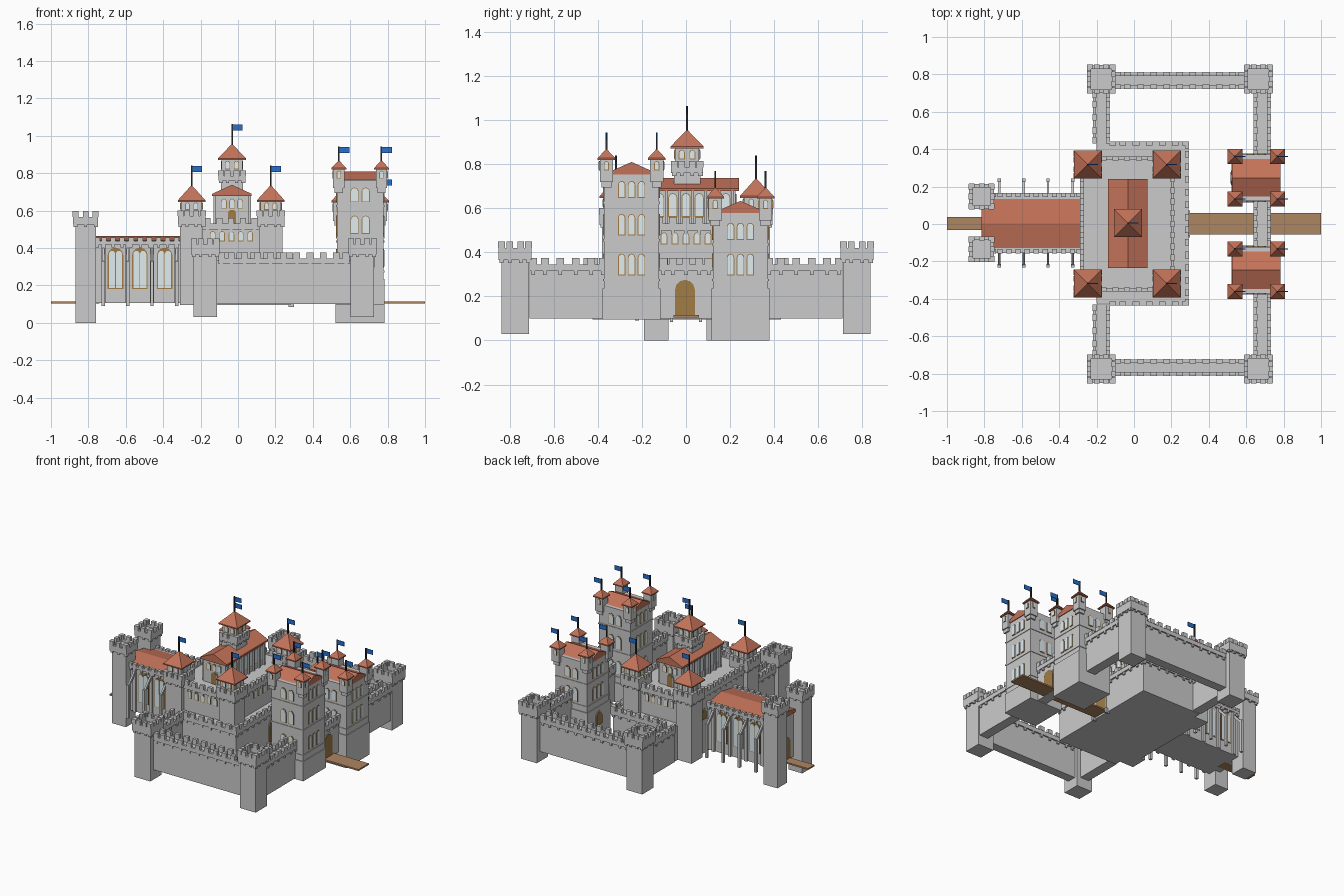
import bpy, bmesh, math

if "Cube" in bpy.data.objects:
    bpy.data.objects.remove(bpy.data.objects["Cube"])

RED, BLUE, GLASS = (0.55, 0.17, 0.10, 1), (0.02, 0.16, 0.62, 1), (0.75, 0.85, 0.88, 1)
WOOD, PLANK, IRON = (0.36, 0.20, 0.06, 1), (0.42, 0.24, 0.12, 1), (0.03, 0.03, 0.03, 1)
parts = {}


def part(name, color=None):
    return parts.setdefault(name, (bmesh.new(), color))[0]


def prism(name, pts, axis, a, b, color=None):
    """Extrude a profile of (y,z) along x, or (x,z) along y."""
    bm = part(name, color)
    at = (lambda p, t: (t, p[0], p[1])) if axis == 'x' else (lambda p, t: (p[0], t, p[1]))
    A = [bm.verts.new(at(p, a)) for p in pts]
    B = [bm.verts.new(at(p, b)) for p in pts]
    bm.faces.new(A)
    bm.faces.new(B[::-1])
    for i in range(len(pts)):
        j = (i + 1) % len(pts)
        bm.faces.new((A[i], B[i], B[j], A[j]))


def box(name, x0, x1, y0, y1, z0, z1, color=None):
    prism(name, [(y0, z0), (y1, z0), (y1, z1), (y0, z1)], 'x', x0, x1, color)


def gable(name, x0, x1, y0, y1, z0, z1, axis, t=0.012):
    a, b, c, d = (y0, y1, x0, x1) if axis == 'x' else (x0, x1, y0, y1)
    prism(name, [(a, z0 - t), (b, z0 - t), (b, z0), ((a + b) / 2, z1), (a, z0)], axis, c, d, RED)


def pyramid(name, cx, cy, z0, z1, r):
    box(name, cx - r, cx + r, cy - r, cy + r, z0 - 0.008, z0, RED)
    bm = part(name)
    base = [bm.verts.new((cx + sx * r, cy + sy * r, z0)) for sx, sy in ((-1, -1), (1, -1), (1, 1), (-1, 1))]
    top = bm.verts.new((cx, cy, z1))
    bm.faces.new(base[::-1])
    for i in range(4):
        bm.faces.new((base[i], base[(i + 1) % 4], top))


def flag(cx, cy, z0, z1):
    box('flag_poles', cx - .004, cx + .004, cy - .004, cy + .004, z0 - .02, z1, IRON)
    box('flags', cx, cx + .056, cy - .002, cy + .002, z1 - .034, z1 - .002, BLUE)


def arch(name, face, plane, u, z0, z1, w, depth, color):
    """Arched panel on a wall; face is '+x', '-x', '+y' or '-y'."""
    r = w / 2
    pts = [(u - r, z0), (u + r, z0)]
    pts += [(u + r * math.cos(k * math.pi / 6), z1 - r + r * math.sin(k * math.pi / 6)) for k in range(7)]
    s = 1 if face[0] == '+' else -1
    prism(name, pts, face[1], plane - s * .005, plane + s * depth, color)


def windows(face, plane, centres, z0, z1, w):
    for u in centres:
        arch('window_frames', face, plane, u, z0 - .004, z1 + .004, w + .008, .003, WOOD)
        arch('window_panes', face, plane, u, z0, z1, w, .005, GLASS)


def door(face, plane, u, z0, z1, w):
    arch('door_surrounds', face, plane, u, z0, z1 + .008, w + .016, .004, None)
    arch('doors', face, plane, u, z0, z1, w, .007, WOOD)


def parapet(name, x0, x1, y0, y1, z0, z1, sides='NSEW', pitch=.067, t=.018, mh=.03, w=.035):
    """Battlement strips with merlons and corbels along the chosen sides."""
    for s in sides:
        along_x = s in 'NS'
        a, b = (x0, x1) if along_x else (y0, y1)
        c = {'N': y1 - t, 'S': y0, 'E': x1 - t, 'W': x0}[s]

        def strip(p, q, lo, hi, c0, c1):
            if along_x:
                box(name, p, q, c0, c1, lo, hi)
            else:
                box(name, c0, c1, p, q, lo, hi)
        strip(a, b, z0, z1 - mh, c, c + t)
        n = max(2, round((b - a) / pitch))
        for i in range(n + 1):
            m = min(max(a + (b - a) * i / n, a + w / 2), b - w / 2)
            strip(m - w / 2, m + w / 2, z1 - mh, z1, c - .002, c + t + .002)
            strip(m - .008, m + .008, z0 - .018, z0, c + .003, c + t - .001)


def battlement_tower(name, cx, cy, r, z0, zhead, ztop):
    box(name, cx - r, cx + r, cy - r, cy + r, z0, zhead)
    h = r + .012
    box(name, cx - h, cx + h, cy - h, cy + h, zhead - .005, zhead + .02)
    parapet(name, cx - h, cx + h, cy - h, cy + h, zhead, ztop, pitch=.055, w=.03)


# Corner towers of the curtain wall
for cx in (-.175, .665):
    for cy in (-.775, .775):
        battlement_tower('corner_towers', cx, cy, .063, .03, .37, .45)

# Curtain walls
for s in (-1, 1):
    y0, y1 = sorted((s * .725, s * .81))
    box('curtain_walls', -.12, .61, y0 + .01, y1 - .01, .10, .335)
    parapet('curtain_walls', -.105, .595, y0, y1, .315, .375, 'NS')
    for x0, x1, ya in ((-.22, -.13, .43), (.64, .73, .36)):
        y0, y1 = sorted((s * ya, s * .71))
        box('curtain_walls', x0 + .01, x1 - .01, y0, y1, .10, .335)
        parapet('curtain_walls', x0, x1, y0, y1, .315, .375, 'EW')
box('gate_wall', .65, .72, -.13, .13, .10, .335)
parapet('gate_wall', .64, .73, -.12, .12, .315, .375, 'EW')
door('+x', .72, -.005, .115, .275, .09)
door('-x', .65, -.005, .115, .275, .09)

# Gate towers: tall front one and shorter back one
for cy, z0, ze, zr, rows in ((-.247, .095, .765, .81, ((.30, .39), (.48, .57), (.65, .72))),
                             (.247, 0, .59, .633, ((.30, .39), (.46, .53)))):
    cx, r = .653, .125
    box('gate_towers', cx - r, cx + r, cy - r, cy + r, z0, ze)
    box('gate_towers', cx - r - .006, cx + r + .006, cy - r - .006, cy + r + .006, z0, .235)
    for a, b in rows:
        box('tower_string_courses', cx - r - .004, cx + r + .004, cy - r - .004, cy + r + .004, a - .03, a - .02)
        for sg, f in ((1, '+'), (-1, '-')):
            windows(f + 'x', cx + sg * r, [cy - .045, cy, cy + .045], a, b, .026)
            windows(f + 'y', cy + sg * r, [cx - .03, cx + .03], a, b, .036)
    gable('gate_tower_roofs', cx - r - .005, cx + r + .005, cy - .1, cy + .1, ze, zr, 'x')
    for sx in (-1, 1):
        for sy in (-1, 1):
            tx, ty = cx + sx * .114, cy + sy * .114
            box('gate_turrets', tx - .022, tx + .022, ty - .022, ty + .022, ze - .07, ze - .045)
            box('gate_turrets', tx - .03, tx + .03, ty - .03, ty + .03, ze - .045, ze + .06)
            windows('+x' if sx > 0 else '-x', tx + sx * .03, [ty], ze + .01, ze + .045, .016)
            windows('+y' if sy > 0 else '-y', ty + sy * .03, [tx], ze + .01, ze + .045, .016)
            pyramid('gate_turret_roofs', tx, ty, ze + .062, ze + .105, .04)
            flag(tx, ty, ze + .105, ze + .178)
door('-x', .522, .247, .105, .20, .06)

# Bridges
box('east_bridge', .285, 1.0, -.057, .06, .104, .115, PLANK)
box('west_bridge', -1.0, -.74, -.033, .038, .104, .115, PLANK)
for y in (-.065, .065):
    box('bridge_brackets', .27, .30, y - .007, y + .007, .085, .12)

# Keep terrace and keep
box('keep_terrace', -.20, .28, -.425, .43, .095, .34)
parapet('keep_terrace', -.13, .292, -.435, .44, .315, .375, 'NSE')
door('+x', .28, 0, .115, .275, .09)
box('keep', -.28, .205, -.35, .35, .095, .52)
parapet('keep', -.288, .215, -.36, .36, .50, .56, pitch=.06, w=.032)
row = [-.1, -.05, 0, .05, .1]
windows('+x', .205, row, .44, .487, .022)
for f, p in (('-y', -.35), ('+y', .35)):
    windows(f, p, [u - .035 for u in row], .44, .487, .022)
door('-x', -.28, .2, .34, .41, .045)

# Keep corner turrets
for cx in (-.248, .175):
    for s in (-1, 1):
        cy = s * .318
        battlement_tower('keep_turrets', cx, cy, .062, .095, .53, .60)
        box('keep_turrets', cx - .056, cx + .056, cy - .056, cy + .056, .54, .655)
        for f, p, u in (('-x', cx - .056, cy), ('+x', cx + .056, cy), ('-y', cy - .056, cx), ('+y', cy + .056, cx)):
            windows(f, p, [u - .022, u + .022], .608, .64, .018)
        pyramid('keep_turret_roofs', cx, cy, .655, .737, .074)
        flag(cx, cy, .737, .84)

# Upper hall on the keep
box('upper_hall', -.12, .057, -.225, .225, .50, .69)
gable('upper_hall_roof', -.138, .073, -.235, .24, .69, .738, 'y')
for f, p in (('-y', -.225), ('+y', .225)):
    windows(f, p, [-.075, -.032, .011], .615, .66, .024)
    door(f, p, -.032, .52, .605, .045)
for f, p in (('-x', -.12), ('+x', .057)):
    windows(f, p, [-.18 + .06 * i for i in range(7)], .565, .665, .034)
    for i in range(8):
        y, s = -.21 + .06 * i, (1 if f == '+x' else -1)
        box('hall_pilasters', min(p, p + s * .012), max(p, p + s * .012), y - .006, y + .006, .52, .685)

# Central lookout tower
battlement_tower('lookout_tower', -.032, .005, .06, .66, .765, .815)
box('lookout_tower', -.087, .023, -.05, .06, .77, .88)
for f, p, u in (('-x', -.087, .005), ('+x', .023, .005), ('-y', -.05, -.032), ('+y', .06, -.032)):
    windows(f, p, [u - .024, u + .024], .825, .862, .02)
pyramid('lookout_roof', -.032, .005, .88, .957, .075)
flag(-.032, .005, .957, 1.063)

# West hall with flying buttresses
box('west_hall', -.775, -.27, -.14, .15, .105, .44)
gable('west_hall_roof', -.815, -.28, -.128, .133, .44, .465, 'x')
parapet('west_hall', -.765, -.28, -.155, .165, .42, .455, 'NS', pitch=.05, mh=.018, w=.028)
for s, f in ((-1, '-y'), (1, '+y')):
    wall = .005 + s * .145
    for cx in (-.655, -.525, -.392):
        windows(f, wall, [cx - .018, cx + .018], .185, .385, .033)
        arch('window_frames', f, wall, cx, .18, .402, .084, .001, WOOD)
    for x in (-.72, -.59, -.46, -.328):
        post = .005 + s * .228
        box('buttress_posts', x - .009, x + .009, post - .009, post + .009, .09, .33)
        prism('flying_buttresses', [(post, .30), (wall, .39), (wall, .415), (post, .325)], 'x', x - .006, x + .006)
        a, b = sorted((wall, wall + s * .014))
        box('wall_piers', x - .011, x + .011, a, b, .105, .42)

# West entrance towers and door
for cy in (-.135, .147):
    battlement_tower('entrance_towers', -.815, cy, .055, 0, .53, .597)
box('entrance_wall', -.80, -.76, -.09, .10, .105, .43)
door('-x', -.80, .003, .115, .27, .08)

# Turn every collected part into an object
for name, (bm, color) in parts.items():
    bmesh.ops.recalc_face_normals(bm, faces=bm.faces)
    me = bpy.data.meshes.new(name)
    bm.to_mesh(me)
    bm.free()
    ob = bpy.data.objects.new(name, me)
    bpy.context.collection.objects.link(ob)
    if color:
        mat = bpy.data.materials.new(name + '_colour')
        mat.diffuse_color = color
        mat.use_nodes = True
        mat.node_tree.nodes["Principled BSDF"].inputs["Base Color"].default_value = mat.diffuse_color
        me.materials.append(mat)
